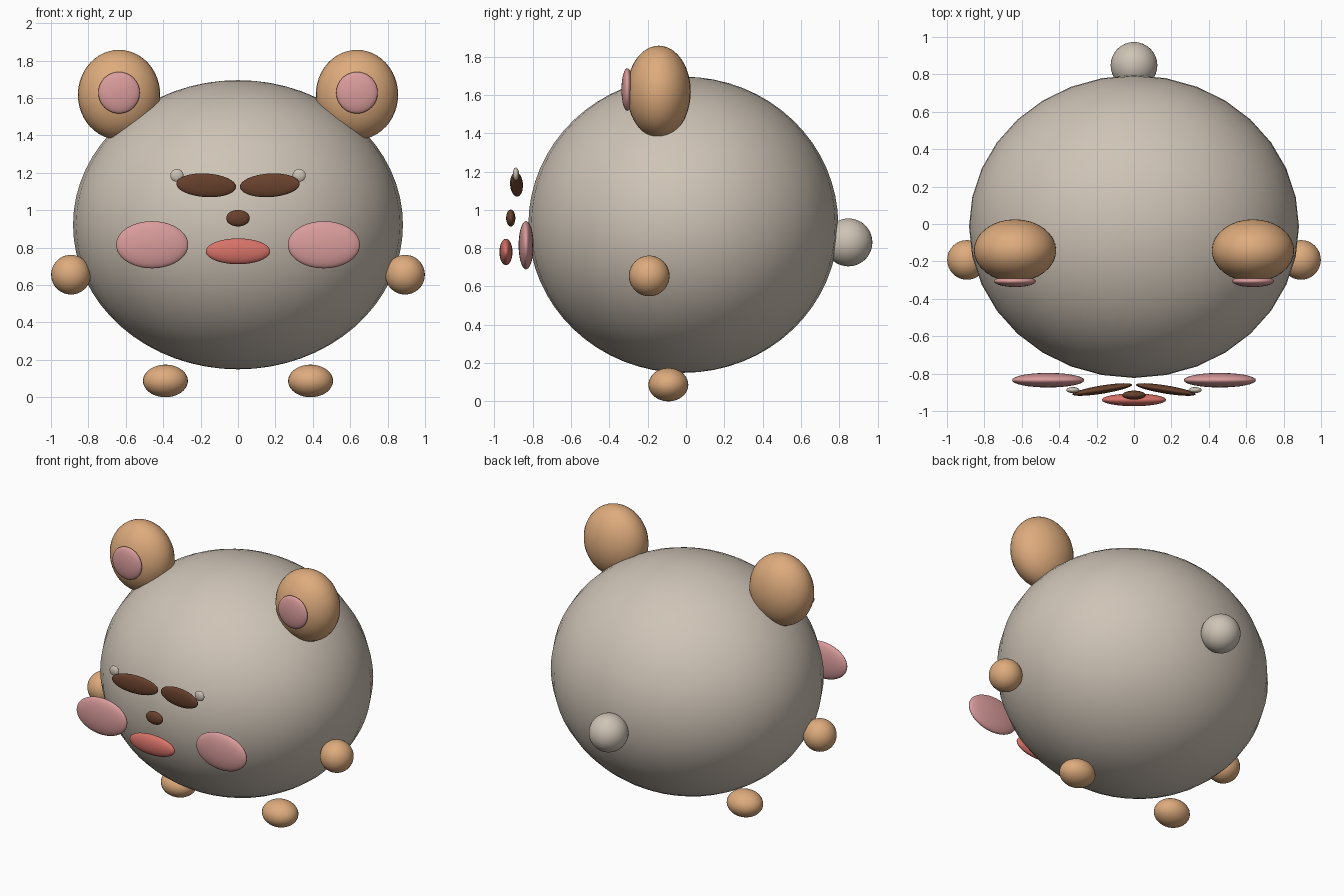
import bpy

cube = bpy.data.objects.get("Cube")
if cube:
    bpy.data.objects.remove(cube, do_unlink=True)


def material(name, rgb):
    mat = bpy.data.materials.new(name)
    mat.use_nodes = True
    colour = (*rgb, 1)
    mat.diffuse_color = colour
    bsdf = next(n for n in mat.node_tree.nodes if n.type == 'BSDF_PRINCIPLED')
    bsdf.inputs["Base Color"].default_value = colour
    bsdf.inputs["Roughness"].default_value = 0.8
    return mat


CREAM = material("warm grey", (0.62, 0.55, 0.47))
TAN = material("tan", (0.73, 0.41, 0.205))
PINK = material("pink", (0.70, 0.33, 0.33))
RED = material("coral red", (0.68, 0.17, 0.14))
BROWN = material("dark brown", (0.14, 0.053, 0.026))


def ellipsoid(name, centre, radii, mat, turn=(0, 0, 0), segments=32, rings=24):
    bpy.ops.mesh.primitive_uv_sphere_add(
        segments=segments, ring_count=rings, location=centre, rotation=turn)
    obj = bpy.context.object
    obj.name = obj.data.name = name
    obj.scale = radii
    obj.data.materials.append(mat)
    bpy.ops.object.shade_smooth()
    return obj


def pair(name, centre, radii, mat, turn=(0, 0, 0)):
    # Same shape on both sides, mirrored across x = 0
    x, y, z = centre
    rx, ry, rz = turn
    ellipsoid("left_" + name, (x, y, z), radii, mat, (rx, ry, rz))
    ellipsoid("right_" + name, (-x, y, z), radii, mat, (rx, -ry, -rz))


# Round body and tail
ellipsoid("body", (0, -0.014, 0.922), (0.882, 0.809, 0.773), CREAM, rings=32)
ellipsoid("tail", (0, 0.848, 0.83), (0.125, 0.125, 0.125), CREAM)

# Ears and limbs
pair("ear", (0.636, -0.142, 1.617), (0.22, 0.167, 0.24), TAN)
pair("inner_ear", (0.636, -0.306, 1.628), (0.111, 0.031, 0.111), PINK)
pair("arm", (0.893, -0.192, 0.655), (0.106, 0.106, 0.106), TAN)
pair("foot", (0.388, -0.092, 0.087), (0.12, 0.104, 0.087), TAN)

# Face
pair("cheek", (0.459, -0.835, 0.815), (0.193, 0.039, 0.126), PINK)
pair("eye", (0.17, -0.885, 1.133), (0.162, 0.022, 0.063), BROWN,
     (0, -0.06, -0.16))
pair("eye_highlight", (0.327, -0.888, 1.186), (0.035, 0.016, 0.034), CREAM)
ellipsoid("nose", (0, -0.915, 0.957), (0.063, 0.024, 0.044), BROWN)
ellipsoid("mouth", (0, -0.94, 0.78), (0.172, 0.034, 0.069), RED)
